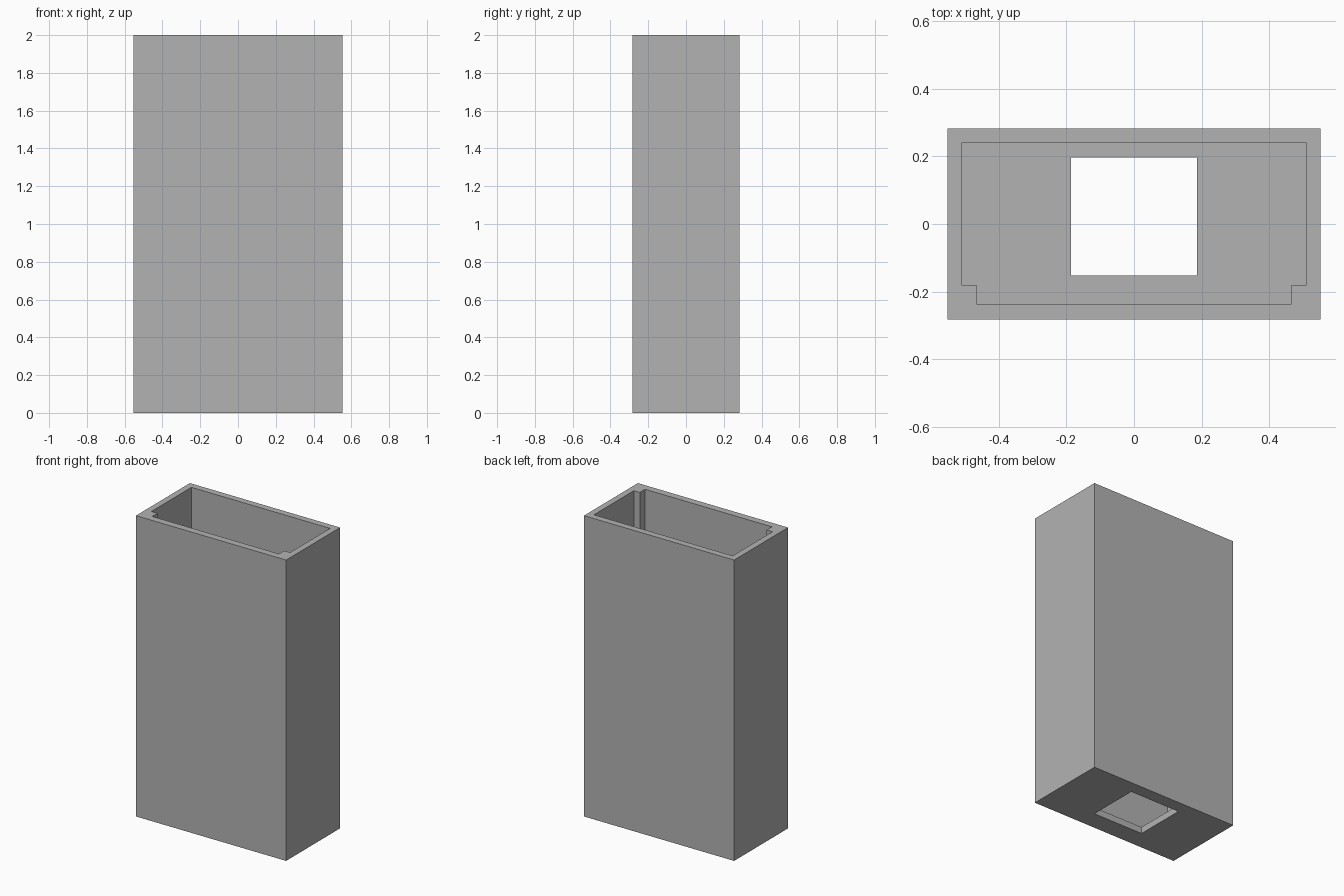
import bpy
import bmesh

cube = bpy.data.objects.get("Cube")
if cube:
    bpy.data.objects.remove(cube, do_unlink=True)

HEIGHT, FLOOR = 2.0, 0.044

grey = bpy.data.materials.new("plain grey")
grey.use_nodes = True
colour = (0.45, 0.45, 0.45, 1)
grey.diffuse_color = colour
grey.node_tree.nodes["Principled BSDF"].inputs["Base Color"].default_value = colour


def rectangle(x, y0, y1):
    return [(-x, y0), (x, y0), (x, y1), (-x, y1)]


def prism(name, outline, z0, z1):
    """Extrude a closed outline from z0 to z1."""
    bm = bmesh.new()
    base = bm.faces.new([bm.verts.new((x, y, z0)) for x, y in outline])
    top = bmesh.ops.extrude_face_region(bm, geom=[base])["geom"]
    verts = [v for v in top if isinstance(v, bmesh.types.BMVert)]
    bmesh.ops.translate(bm, verts=verts, vec=(0, 0, z1 - z0))
    bmesh.ops.recalc_face_normals(bm, faces=bm.faces)
    mesh = bpy.data.meshes.new(name)
    bm.to_mesh(mesh)
    bm.free()
    mesh.materials.append(grey)
    obj = bpy.data.objects.new(name, mesh)
    bpy.context.collection.objects.link(obj)
    return obj


def cut(target, cutter):
    """Subtract the cutter and bake the result."""
    mod = target.modifiers.new(cutter.name, "BOOLEAN")
    mod.operation = "DIFFERENCE"
    mod.solver = "EXACT"
    mod.object = cutter
    bpy.context.view_layer.objects.active = target
    bpy.ops.object.modifier_apply(modifier=mod.name)
    bpy.data.objects.remove(cutter, do_unlink=True)


# Outer case
case = prism("case", rectangle(0.552, -0.283, 0.283), 0, HEIGHT)

# Cavity, stepped at the front corners to leave two full-height ribs
half = [(0.466, -0.236), (0.466, -0.181), (0.51, -0.181), (0.51, 0.239)]
outline = half + [(-x, y) for x, y in reversed(half)]
cut(case, prism("cavity", outline, FLOOR, HEIGHT + 0.1))

# Square opening through the floor
cut(case, prism("floor_opening", rectangle(0.187, -0.152, 0.197), -0.1, FLOOR + 0.1))
